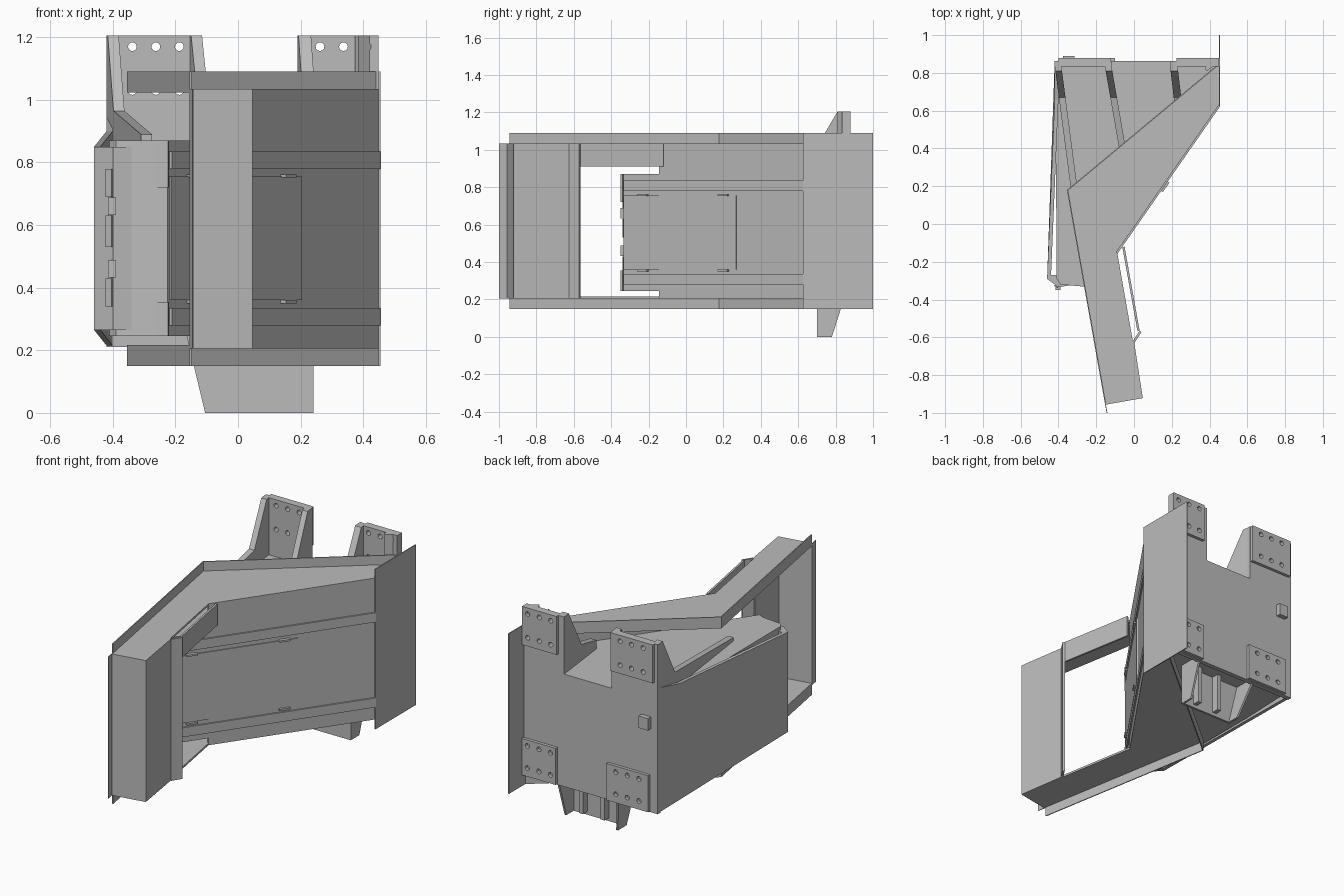
import bpy, bmesh, math
from mathutils import Vector

cube = bpy.data.objects.get("Cube")
if cube:
    bpy.data.objects.remove(cube, do_unlink=True)

steel = bpy.data.materials.new("plain_grey_steel")
steel.use_nodes = True
GREY = (0.5, 0.5, 0.5, 1)
steel.diffuse_color = GREY
steel.node_tree.nodes["Principled BSDF"].inputs["Base Color"].default_value = GREY

T = 0.012          # sheet thickness
Z_LOW, Z_HIGH = 0.205, 1.035


def slab(name, pts, vec):
    """Extrude a planar polygon along a vector."""
    bm = bmesh.new()
    vec = Vector(vec)
    a = [bm.verts.new(p) for p in pts]
    b = [bm.verts.new(Vector(p) + vec) for p in pts]
    bm.faces.new(a)
    bm.faces.new(b[::-1])
    for i in range(len(a)):
        j = (i + 1) % len(a)
        bm.faces.new((a[i], b[i], b[j], a[j]))
    bmesh.ops.recalc_face_normals(bm, faces=bm.faces)
    me = bpy.data.meshes.new(name)
    bm.to_mesh(me)
    bm.free()
    me.materials.append(steel)
    ob = bpy.data.objects.new(name, me)
    bpy.context.collection.objects.link(ob)
    return ob


def prism(name, outline, z0, z1):
    return slab(name, [(x, y, z0) for x, y in outline], (0, 0, z1 - z0))


def wall(name, p, q, z0, z1, t=T):
    """Upright sheet from p to q, thickened to the right of its direction."""
    d = (Vector(q) - Vector(p)).normalized()
    n = Vector((d.y, -d.x)) * t
    return prism(name, [p, q, Vector(q) + n, Vector(p) + n], z0, z1)


def box(name, x0, x1, y0, y1, z0, z1):
    return prism(name, [(x0, y0), (x1, y0), (x1, y1), (x0, y1)], z0, z1)


# Bent beam: top and bottom plates with outward lips
nose_out, nose_in = (-0.155, -0.945), (0.045, -0.91)
bend_in, bend_out = (-0.09, -0.145), (-0.355, 0.18)
tail_in, tail_out = (0.45, 0.63), (0.45, 0.85)
beam = [nose_out, nose_in, bend_in, tail_in, tail_out, bend_out]
for level, plate_z, lip0, lip1 in (("top", Z_HIGH - T, Z_HIGH - T, 1.09),
                                   ("bottom", Z_LOW, 0.15, Z_LOW + T)):
    prism(level + "_beam_plate", beam, plate_z, plate_z + T)
    wall(level + "_front_lip", nose_out, bend_out, lip0, lip1, 0.006)
    wall(level + "_rear_lip", bend_out, tail_out, lip0, lip1, 0.006)

# Front column, open on its right side
wall("column_front", nose_in, nose_out, Z_LOW, Z_HIGH, -T)
wall("column_side", nose_in, (0.0, -0.62), Z_LOW, Z_HIGH, -T)
wall("column_flange", (-0.006, -0.62), (0.03, -0.565), Z_LOW, Z_HIGH)
wall("column_front_lip", (-0.145, -1.0), nose_out, Z_LOW, Z_HIGH, 0.004)
wall("upper_web", (0.03, -0.565), (-0.05, -0.12), 0.91, Z_HIGH, -T)

# Angled wall, its ledges and the access panel
def on_wall(y):
    return (bend_in[0] + (y - bend_in[1]) * 0.54 / 0.775, y)

wall("angled_wall", on_wall(-0.145), on_wall(0.63), Z_LOW, Z_HIGH, -T)
wall("upper_ledge", on_wall(-0.33), on_wall(0.63), 0.78, 0.835, 0.009)
wall("lower_ledge", on_wall(-0.33), on_wall(0.63), 0.28, 0.335, 0.009)
wall("access_panel", on_wall(-0.33), on_wall(0.27), 0.36, 0.755, 0.006)
for z in (0.355, 0.757):
    for y in (-0.25, 0.18):
        wall("panel_catch", on_wall(y), on_wall(y + 0.05), z - 0.005, z + 0.005, 0.02)
for z0, z1 in ((0.245, 0.355), (0.72, 0.87)):
    wall("corner_clip", (-0.26, -0.325), (-0.22, -0.34), z0, z1, 0.01)
box("rear_side_plate", 0.449, 0.455, 0.625, 1.0, 0.15, 1.09)

# Main housing: body, tapered right-hand shell, front door
prism("housing_body", [(-0.41, -0.29), (-0.39, -0.32), (-0.225, -0.335), (0.443, 0.63),
                       (0.449, 0.86), (-0.415, 0.86)], 0.245, 0.87)
slab("housing_right_shell", [(-0.46, -0.29, 0.265), (-0.42, 0.86, 0.215),
                             (-0.42, 0.86, 0.95), (-0.42, 0.66, 0.9), (-0.46, -0.29, 0.85)],
     (0.02, 0, 0))
prism("front_door", [(-0.46, -0.29), (-0.40, -0.335), (-0.23, -0.305), (-0.23, -0.28),
                     (-0.44, -0.27)], 0.265, 0.85)
for z in (0.46, 0.66):
    box("door_hinge", -0.415, -0.39, -0.35, -0.31, z - 0.028, z + 0.028)
for z0, z1 in ((0.34, 0.43), (0.53, 0.63), (0.69, 0.78)):
    wall("hinge_strip", (-0.42, -0.322), (-0.401, -0.336), z0, z1, 0.006)

# Back plate with raised ends, mounting blocks and drilled pads
back = [(-0.42, 0.21), (0.449, 0.21), (0.449, 1.205), (0.19, 1.205), (0.19, 0.87),
        (-0.12, 0.87), (-0.12, 1.205), (-0.42, 1.205)]
drilled = [slab("back_plate", [(x, 0.835, z) for x, z in back], (0, 0.027, 0))]
PADS = ((-0.40, -0.125, 0.98, 1.205), (0.225, 0.449, 0.98, 1.205),
        (-0.37, -0.10, 0.215, 0.43), (0.23, 0.449, 0.215, 0.43))
cutters = []
for x0, x1, z0, z1 in PADS:
    drilled.append(box("mounting_pad", x0, x1, 0.86, 0.88, z0, z1))
    mid = (x0 + x1) / 2
    for dx in (-0.075, 0, 0.075):
        for z in (z0 + 0.05, z1 - 0.035):
            ring = [(mid + dx + 0.014 * math.cos(k * math.pi / 6), 0.8,
                     z + 0.014 * math.sin(k * math.pi / 6)) for k in range(12)]
            cutters.append(slab("hole_cutter", ring, (0, 0.15, 0)))
holes = bpy.data.collections.new("hole_cutters")
bpy.context.scene.collection.children.link(holes)
for c in cutters:
    for owner in list(c.users_collection):
        owner.objects.unlink(c)
    holes.objects.link(c)
    c.hide_render = True
    c.hide_set(True)
    c.display_type = 'WIRE'
for ob in drilled:
    mod = ob.modifiers.new("bolt_holes", 'BOOLEAN')
    mod.operand_type = 'COLLECTION'
    mod.collection = holes
    mod.solver = 'EXACT'
box("rear_stop_block", -0.375, -0.315, 0.86, 0.89, 0.7, 0.77)

# Sloped gussets running forward from the raised ends
def gusset(name, x_back, x_front, y_front, z_front, width):
    def at(y, z):
        return (x_back + (x_front - x_back) * (0.84 - y) / (0.84 - y_front), y, z)
    slab(name, [at(0.84, 0.85), at(0.84, 1.205), at(0.81, 1.205), at(0.67, 0.965),
                at(y_front, z_front), at(y_front, 0.85)], (width, 0, 0))

gusset("right_gusset", -0.42, -0.31, 0.0, 0.89, 0.035)
gusset("middle_gusset", -0.155, -0.07, 0.35, 0.9, 0.035)
gusset("left_gusset", 0.19, 0.23, 0.5, 0.92, 0.04)
wall("left_corner_gusset", (0.385, 0.81), (0.449, 0.855), 1.03, 1.205, -0.02)

# Foot under the housing: front sheet, tapered cheeks, stiffening ribs
slab("foot_front", [(-0.105, 0.70, 0), (0.24, 0.70, 0), (0.24, 0.70, 0.25),
                    (-0.165, 0.70, 0.25)], (0, T, 0))
for name, x_low, x_high in (("foot_right_cheek", -0.105, -0.165),
                            ("foot_left_cheek", 0.23, 0.23)):
    slab(name, [(x_low, 0.70, 0), (x_low, 0.78, 0), (x_high, 0.86, 0.25),
                (x_high, 0.70, 0.25)], (T, 0, 0))
for x in (0.0, 0.14):
    box("foot_rib", x, x + 0.025, 0.70, 0.755, 0.02, 0.25)
